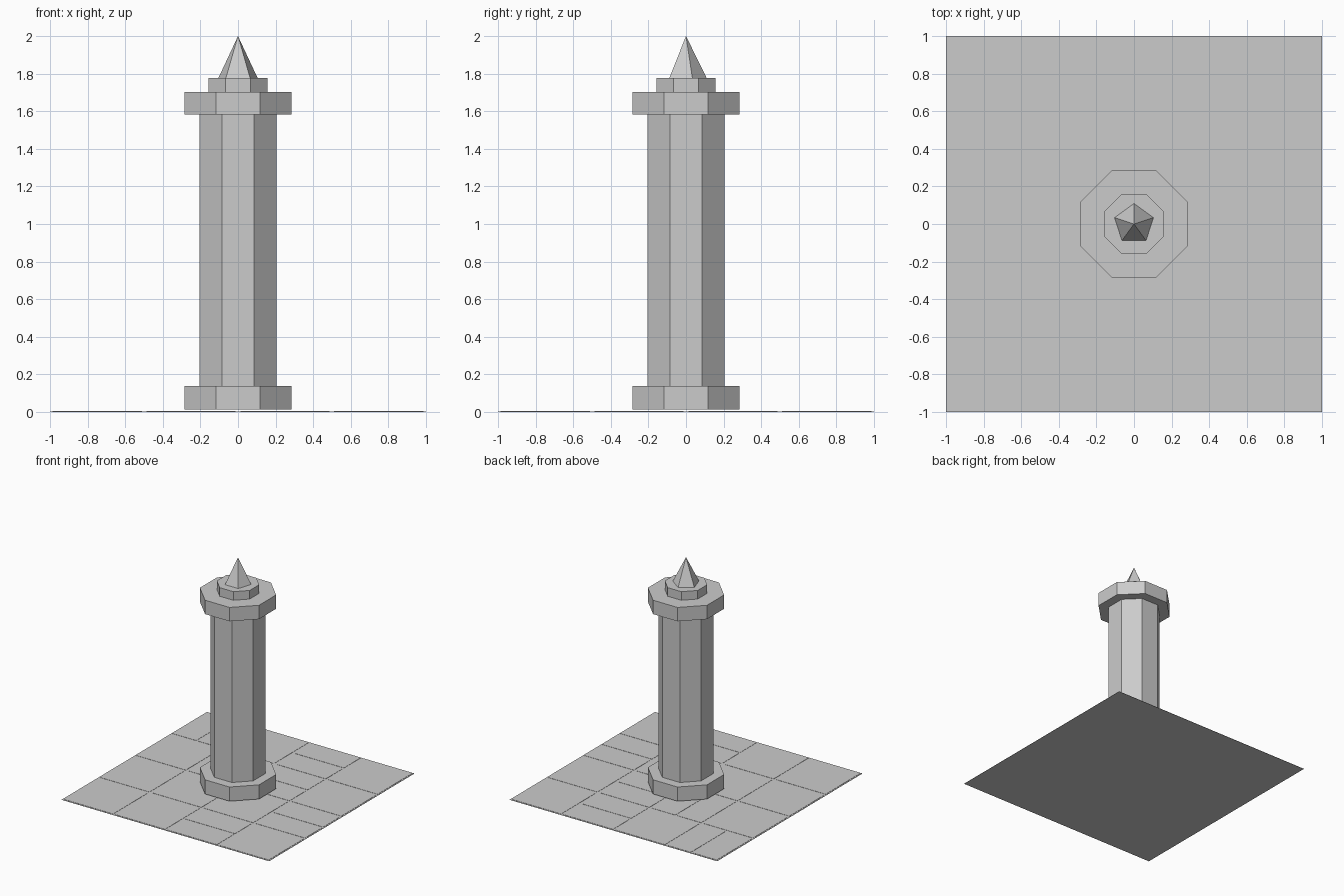
import bpy
import math

cube = bpy.data.objects.get("Cube")
if cube:
    bpy.data.objects.remove(cube, do_unlink=True)

stone = bpy.data.materials.new("grey_stone")
stone.use_nodes = True
grey = (0.6, 0.6, 0.6, 1)
stone.diffuse_color = grey
stone.node_tree.nodes["Principled BSDF"].inputs["Base Color"].default_value = grey


def finish(name):
    obj = bpy.context.object
    obj.name = name
    obj.data.materials.append(stone)
    return obj


def plate(name, x0, x1, y0, y1, z0, z1):
    bpy.ops.mesh.primitive_cube_add(
        size=1, location=((x0 + x1) / 2, (y0 + y1) / 2, (z0 + z1) / 2))
    bpy.context.object.scale = (x1 - x0, y1 - y0, z1 - z0)
    bpy.ops.object.transform_apply(location=False, rotation=False, scale=True)
    return finish(name)


def octagon(name, half_width, z0, z1):
    """Eight-sided drum with a flat side facing the front."""
    bpy.ops.mesh.primitive_cylinder_add(
        vertices=8, radius=half_width / math.cos(math.pi / 8), depth=z1 - z0,
        location=(0, 0, (z0 + z1) / 2), rotation=(0, 0, math.pi / 8))
    return finish(name)


# Paved floor: thin slab with tiles on a four by four grid
SLAB, TILE, GAP = 0.002, 0.004, 0.012
plate("floor_slab", -1, 1, -1, 1, 0, SLAB)

# Cells (column, row) whose tile is cut in half, and the axis of the cut
split = {(0, 3): "x", (1, 2): "x", (2, 3): "y",
         (2, 2): "y", (3, 1): "y", (2, 0): "y"}
for col in range(4):
    for row in range(4):
        axis = split.get((col, row))
        nx, ny = (2 if axis == "x" else 1), (2 if axis == "y" else 1)
        w, h = 0.5 / nx, 0.5 / ny
        for i in range(nx):
            for j in range(ny):
                x = -1 + col * 0.5 + i * w
                y = -1 + row * 0.5 + j * h
                plate(f"floor_tile_{col}_{row}_{i + j}", x + GAP, x + w - GAP,
                      y + GAP, y + h - GAP, SLAB, TILE)

# Column
octagon("column_base", 0.285, 0.014, 0.138)
octagon("column_shaft", 0.205, 0.138, 1.582)
octagon("column_capital", 0.285, 1.582, 1.703)
octagon("spire_collar", 0.158, 1.703, 1.778)

# Five-sided spire with a corner towards the back
bpy.ops.mesh.primitive_cone_add(vertices=5, radius1=0.109, radius2=0,
                                depth=0.222, location=(0, 0, 1.889))
finish("spire")
